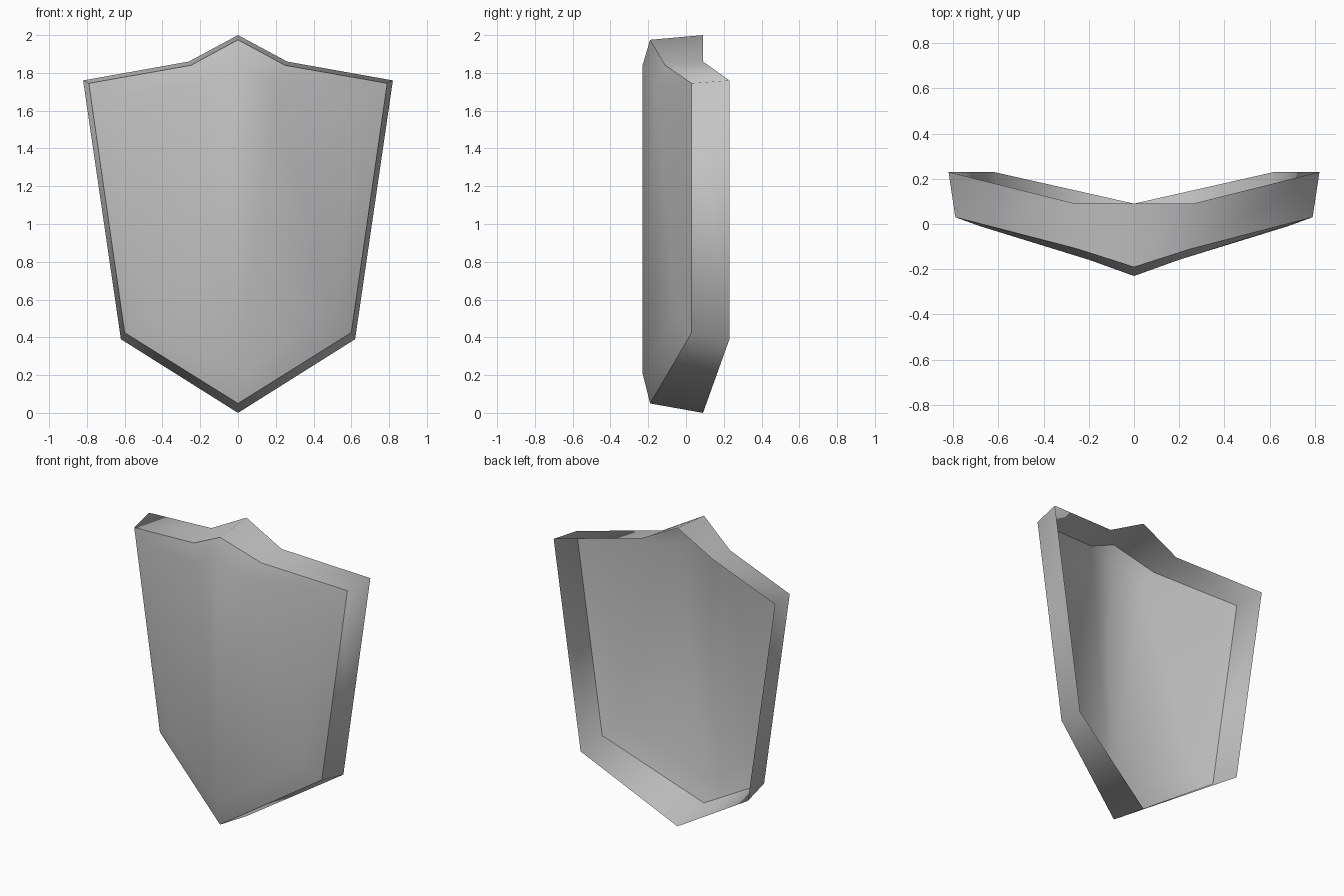
import bpy
import bmesh

cube = bpy.data.objects.get("Cube")
if cube:
    bpy.data.objects.remove(cube, do_unlink=True)

# One flat colour for the whole shell
grey = bpy.data.materials.new("plain grey")
colour = (0.55, 0.55, 0.55, 1)
grey.use_nodes = True
grey.diffuse_color = colour
grey.node_tree.nodes["Principled BSDF"].inputs["Base Color"].default_value = colour

# Half outlines: bottom tip, lower corner, upper corner, shoulder, peak
back_rim = [(0, .09, 0), (.62, .23, .39), (.82, .23, 1.76), (.26, .09, 1.86), (0, .09, 2)]
front_rim = [(0, -.19, .05), (.6, .03, .425), (.79, .03, 1.745), (.25, -.11, 1.84), (0, -.19, 1.975)]
panel_edge = [(0, -.23, .21), (.5, -.05, .52), (.68, -.01, 1.67), (.2, -.158, 1.735), (0, -.23, 1.84)]

bm = bmesh.new()


def outline(half):
    """Close a half outline with its mirror image."""
    mirrored = [(-x, y, z) for x, y, z in half[-2:0:-1]]
    return [bm.verts.new(p) for p in half + mirrored]


def bridge(outer, inner):
    n = len(outer)
    for i in range(n):
        j = (i + 1) % n
        bm.faces.new((outer[i], outer[j], inner[j], inner[i]))


back, front, panel = [outline(h) for h in (back_rim, front_rim, panel_edge)]

# Side wall and sloping border; the back stays open
bridge(back, front)
bridge(front, panel)

# Front panel, folded along the middle and out to the lower corners
for ids in ((0, 1, 3, 4), (1, 2, 3), (0, 4, 5, 7), (7, 5, 6)):
    bm.faces.new([panel[i] for i in ids])

# Smooth everywhere, with a hard crease around the front rim
for face in bm.faces:
    face.smooth = True
for a, b in zip(front, front[1:] + front[:1]):
    bm.edges.get((a, b)).smooth = False

mesh = bpy.data.meshes.new("shield_shell")
bm.to_mesh(mesh)
bm.free()
mesh.materials.append(grey)
shield = bpy.data.objects.new("shield_shell", mesh)
bpy.context.collection.objects.link(shield)
